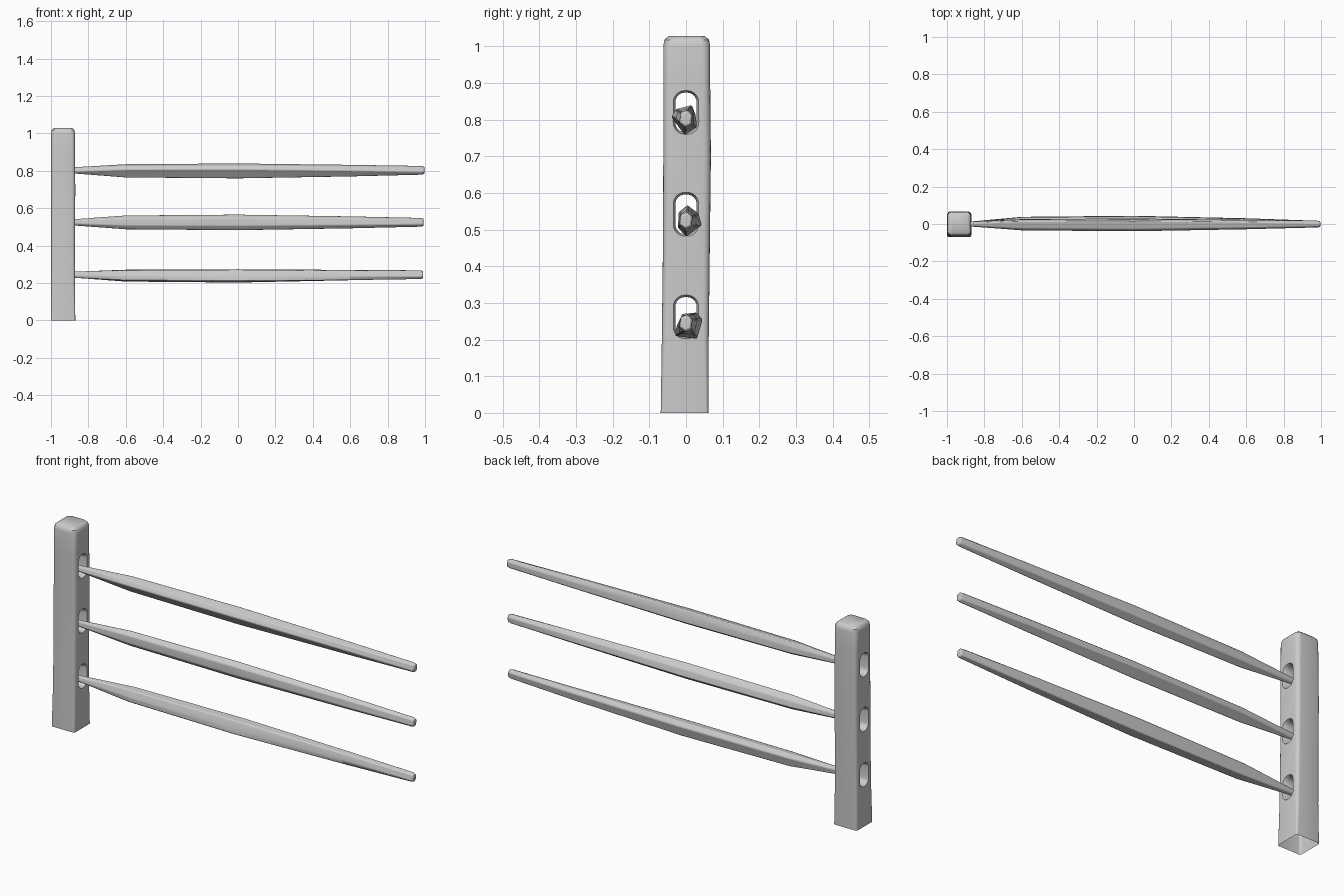
import bpy, bmesh
from math import cos, sin, pi

if "Cube" in bpy.data.objects:
    bpy.data.objects.remove(bpy.data.objects["Cube"])


def loft(name, rings):
    """Skin a list of equal-length point rings and cap both ends."""
    bm = bmesh.new()
    vs = [[bm.verts.new(p) for p in r] for r in rings]
    n = len(rings[0])
    for a, b in zip(vs, vs[1:]):
        for i in range(n):
            j = (i + 1) % n
            bm.faces.new((a[i], a[j], b[j], b[i]))
    bm.faces.new(vs[0][::-1])
    bm.faces.new(vs[-1])
    bmesh.ops.recalc_face_normals(bm, faces=bm.faces)
    me = bpy.data.meshes.new(name)
    bm.to_mesh(me)
    bm.free()
    ob = bpy.data.objects.new(name, me)
    bpy.context.collection.objects.link(ob)
    return ob


def smooth(ob, angle):
    bpy.ops.object.select_all(action='DESELECT')
    ob.select_set(True)
    bpy.context.view_layer.objects.active = ob
    bpy.ops.object.shade_smooth_by_angle(angle=angle)


def rounded_rect(hu, hv, r, seg=4):
    pts = []
    for k, (su, sv) in enumerate(((1, 1), (-1, 1), (-1, -1), (1, -1))):
        for i in range(seg + 1):
            a = (k + i / seg) * pi / 2
            pts.append((su * (hu - r) + r * cos(a), sv * (hv - r) + r * sin(a)))
    return pts


# Post: slightly irregular rounded square column (z, y shift, half width, corner radius)
levels = [(0, -.004, .065, .008), (.2, -.002, .064, .015), (.45, .001, .064, .018),
          (.7, .003, .065, .02), (.9, .002, .064, .02), (1.0, .002, .064, .022),
          (1.018, .002, .061, .022), (1.028, .002, .050, .02)]
post = loft("post", [[(-.935 + u, dy + v, z) for u, v in rounded_rect(h, h, r)]
                     for z, dy, h, r in levels])

# Slots through the post, flared at both faces
for zc in (.82, .542, .262):
    rings = []
    for x, s in ((-1.02, .014), (-1.0, .006), (-.985, 0), (-.885, 0), (-.87, .006), (-.85, .014)):
        rings.append([(x, y, zc + z)
                      for y, z in rounded_rect(.029 + s, .054 + s, .026 + s, 6)])
    cutter = loft("slot_cutter", rings)
    cutter.hide_render = True
    mod = post.modifiers.new("slot", 'BOOLEAN')
    mod.operation = 'DIFFERENCE'
    mod.solver = 'EXACT'
    mod.object = cutter
    bpy.context.view_layer.objects.active = post
    bpy.ops.object.modifier_apply(modifier=mod.name)
    bpy.data.objects.remove(cutter)

# Open underside of the post
bm = bmesh.new()
bm.from_mesh(post.data)
under = [f for f in bm.faces if all(v.co.z < 1e-4 for v in f.verts)]
bmesh.ops.delete(bm, geom=under, context='FACES_ONLY')
bm.to_mesh(post.data)
bm.free()
smooth(post, .7)

# Rails: hewn poles with an irregular six-sided section, tapered at both ends
tip = [(.018, .012), (.004, .025), (-.014, .018), (-.019, -.010), (-.002, -.024), (.015, -.016)]
rails = {
    "top_rail": (.802, [(.026, .012), (.016, .038), (-.027, .027), (-.04, .006), (-.004, -.044), (.030, -.022)], .996),
    "middle_rail": (.524, [(.034, .020), (.004, .043), (-.020, .024), (-.022, -.018), (0, -.043), (.043, -.012)], .992),
    "bottom_rail": (.244, [(.045, .010), (.030, .030), (-.010, .026), (-.026, -.008), (-.030, -.034), (.030, -.042)], .990),
}
for name, (zc, mid, end) in rails.items():
    rings = []
    for x, size, blend in ((-.94, .60, 0), (-.87, .72, .05), (-.6, .93, .9),
                           (0, 1.0, 1), (.6, .96, .55), (end - .015, 1, 0), (end, .85, 0)):
        rings.append([(x, size * (ty + (my - ty) * blend), zc + size * (tz + (mz - tz) * blend))
                      for (ty, tz), (my, mz) in zip(tip, mid)])
    rail = loft(name, rings)
    bev = rail.modifiers.new("soft_edges", 'BEVEL')
    bev.width = .004
    bev.segments = 2
    bev.limit_method = 'ANGLE'
    bev.angle_limit = .5
    smooth(rail, .8)
